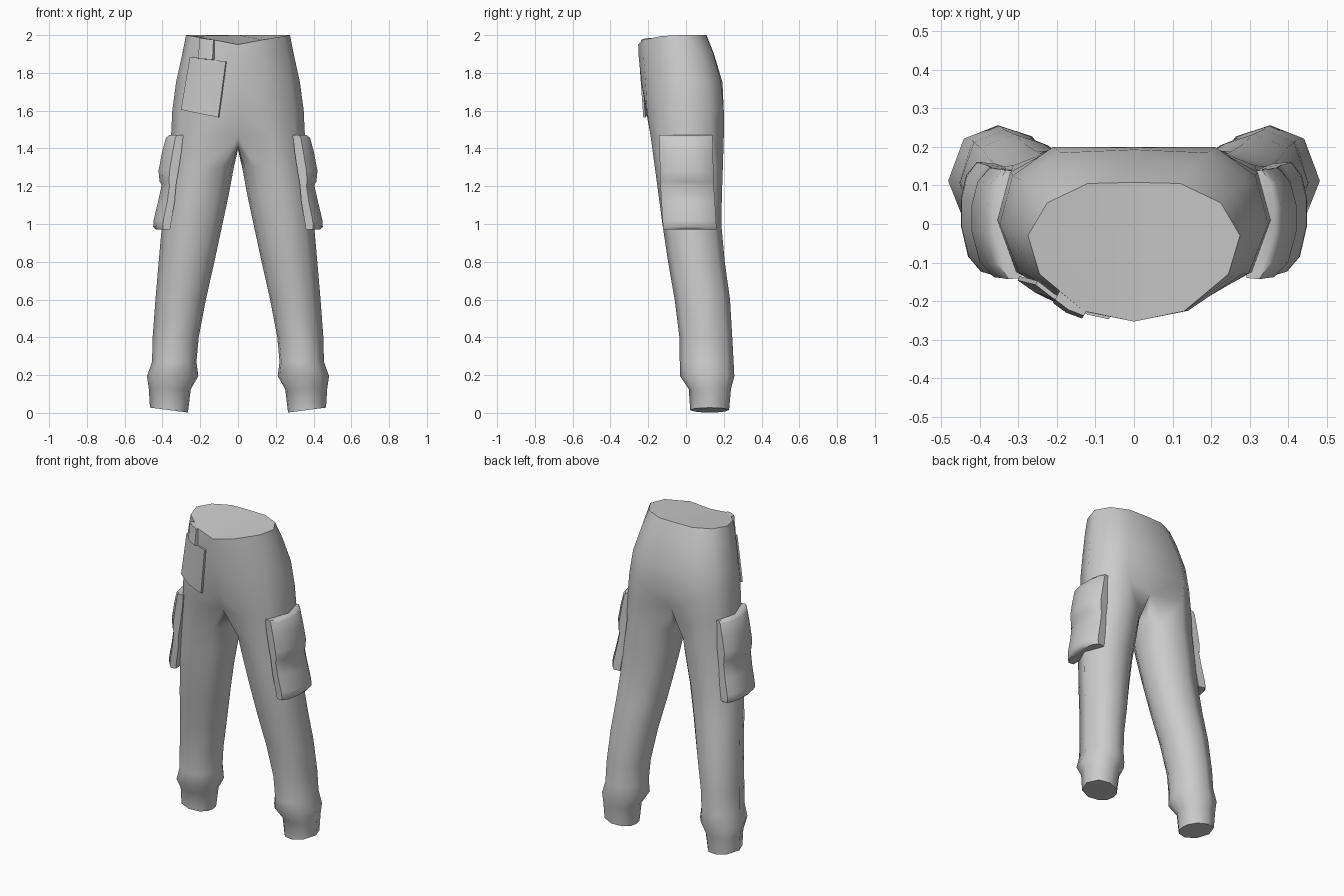
import bpy, bmesh, math
from mathutils import Vector

cube = bpy.data.objects.get("Cube")
if cube:
    bpy.data.objects.remove(cube)

grey = bpy.data.materials.new("cloth_grey")
grey.use_nodes = True
grey.diffuse_color = (0.6, 0.6, 0.6, 1)
grey.node_tree.nodes["Principled BSDF"].inputs["Base Color"].default_value = (0.6, 0.6, 0.6, 1)


def finish(name, bm, angle, mirror=False):
    bmesh.ops.recalc_face_normals(bm, faces=bm.faces)
    me = bpy.data.meshes.new(name)
    bm.to_mesh(me)
    bm.free()
    me.materials.append(grey)
    ob = bpy.data.objects.new(name, me)
    bpy.context.collection.objects.link(ob)
    bpy.ops.object.select_all(action='DESELECT')
    ob.select_set(True)
    bpy.context.view_layer.objects.active = ob
    bpy.ops.object.shade_smooth_by_angle(angle=math.radians(angle))
    if mirror:
        m = ob.modifiers.new("mirror", 'MIRROR')
        m.use_clip = True
        m.merge_threshold = 0.0005
    return ob


def bridge(bm, a, b, closed):
    n = len(a)
    for i in range(n if closed else n - 1):
        j = (i + 1) % n
        bm.faces.new((a[i], a[j], b[j], b[i]))


# Trousers: half rings of the hips, front centre round the side to back centre
hips = [
    [(0, -.253, 1.95), (.13, -.226, 1.975), (.245, -.13, 1.995), (.275, -.03, 2),
     (.225, .055, 2), (.12, .105, 2), (0, .108, 2)],
    [(0, -.25, 1.88), (.14, -.225, 1.89), (.262, -.13, 1.9), (.295, -.02, 1.9),
     (.255, .085, 1.9), (.15, .145, 1.9), (0, .148, 1.9)],
    [(0, -.235, 1.74), (.15, -.214, 1.74), (.28, -.13, 1.75), (.328, -.01, 1.75),
     (.295, .115, 1.75), (.19, .185, 1.75), (0, .193, 1.75)],
    [(0, -.21, 1.59), (.16, -.205, 1.59), (.298, -.127, 1.6), (.348, 0, 1.6),
     (.315, .125, 1.6), (.21, .2, 1.6), (0, .2, 1.6)],
    [(0, -.155, 1.46), (.17, -.188, 1.47), (.305, -.125, 1.47), (.354, .01, 1.47),
     (.32, .135, 1.47), (.2, .2, 1.46), (0, .15, 1.46)],
]
crotch = [(0, .09, 1.415), (0, 0, 1.395), (0, -.085, 1.41)]

# Leg cross-section, and leg rings as z, inner x, outer x, front y, back y
section = [(-.62, -.78), (0, -1), (.68, -.76), (1, 0), (.7, .76),
           (.05, 1), (-.6, .8), (-.92, .42), (-1, 0), (-.92, -.42)]
legs = [
    (1.3, .022, .365, -.165, .195), (1.15, .05, .385, -.145, .19),
    (1.0, .082, .402, -.125, .187), (.8, .125, .42, -.095, .205),
    (.6, .17, .437, -.06, .233), (.4, .208, .452, -.035, .245),
    (.27, .22, .455, -.033, .252), (.195, .21, .482, -.032, .256),
    (.125, .25, .472, .015, .238), (.015, .265, .466, .022, .228),
]
bm = bmesh.new()
rings = [[bm.verts.new(p) for p in r] for r in hips]
for a, b in zip(rings, rings[1:]):
    bridge(bm, a, b, False)
bm.faces.new(rings[0])
prev = rings[-1] + [bm.verts.new(p) for p in crotch]
for z, x0, x1, y0, y1 in legs:
    ring = []
    for u, v in section:
        dz = .013 * u if z < .1 else 0
        ring.append(bm.verts.new(((x0 + x1) / 2 + u * (x1 - x0) / 2,
                                  (y0 + y1) / 2 + v * (y1 - y0) / 2, z + dz)))
    bridge(bm, prev, ring, True)
    prev = ring
bm.faces.new(prev)
finish("trousers", bm, 60, mirror=True)

# Cargo pockets: rows as z, inner x, outer x, y shift; D-shaped across
rows = [
    (1.47, .292, .365, -.005), (1.455, .292, .382, -.004), (1.38, .30, .402, -.002),
    (1.28, .315, .421, 0), (1.225, .325, .415, .002), (1.205, .328, .404, .002),
    (1.12, .335, .423, .008), (1.02, .352, .447, .014), (.985, .357, .449, .016),
    (.97, .36, .435, .016),
]
bm = bmesh.new()
prev = None
for z, x0, x1, dy in rows:
    d = x1 - x0
    prof = [(x0, -.135), (x0 + .45 * d, -.138), (x0 + .8 * d, -.1), (x1, -.02),
            (x1, .05), (x0 + .85 * d, .11), (x0 + .55 * d, .145), (x0, .14)]
    ring = [bm.verts.new((x, y + dy, z)) for x, y in prof]
    if prev:
        bridge(bm, prev, ring, True)
    else:
        bm.faces.new(ring)
    prev = ring
bm.faces.new(prev)
finish("cargo_pocket", bm, 50, mirror=True)


def curved_plate(name, corners, bulge, thick, n=4):
    """Thin slab between four corners (top left, top right, bottom right, bottom left)."""
    tl, tr, br, bl = [Vector(c) for c in corners]
    bm = bmesh.new()
    out = (bl - tl).cross(tr - tl).normalized()
    if out.y > 0:
        out.negate()
    front, back = [], []
    for j in range(n + 1):
        v = j / n
        for i in range(n + 1):
            u = i / n
            p = tl.lerp(tr, u).lerp(bl.lerp(br, u), v)
            p = p + out * bulge * 4 * u * (1 - u)
            front.append(bm.verts.new(p))
            back.append(bm.verts.new(p - out * thick))
    for j in range(n):
        for i in range(n):
            k = j * (n + 1) + i
            for g in (front, back):
                bm.faces.new((g[k], g[k + 1], g[k + n + 2], g[k + n + 1]))
    w = n + 1
    edge = ([i for i in range(n)] + [j * w + n for j in range(n)]
            + [n * w + i for i in range(n, 0, -1)] + [j * w for j in range(n, 0, -1)])
    bridge(bm, [front[i] for i in edge], [back[i] for i in edge], True)
    return finish(name, bm, 40)


# Hip pouch and its belt strap on the right front
curved_plate("hip_pouch", [(-.255, -.158, 1.885), (-.065, -.247, 1.86),
                           (-.105, -.226, 1.565), (-.302, -.146, 1.605)], .016, .012)
curved_plate("belt_strap", [(-.205, -.196, 1.985), (-.13, -.238, 1.975),
                            (-.135, -.245, 1.87), (-.21, -.205, 1.875)], .006, .03, 2)
